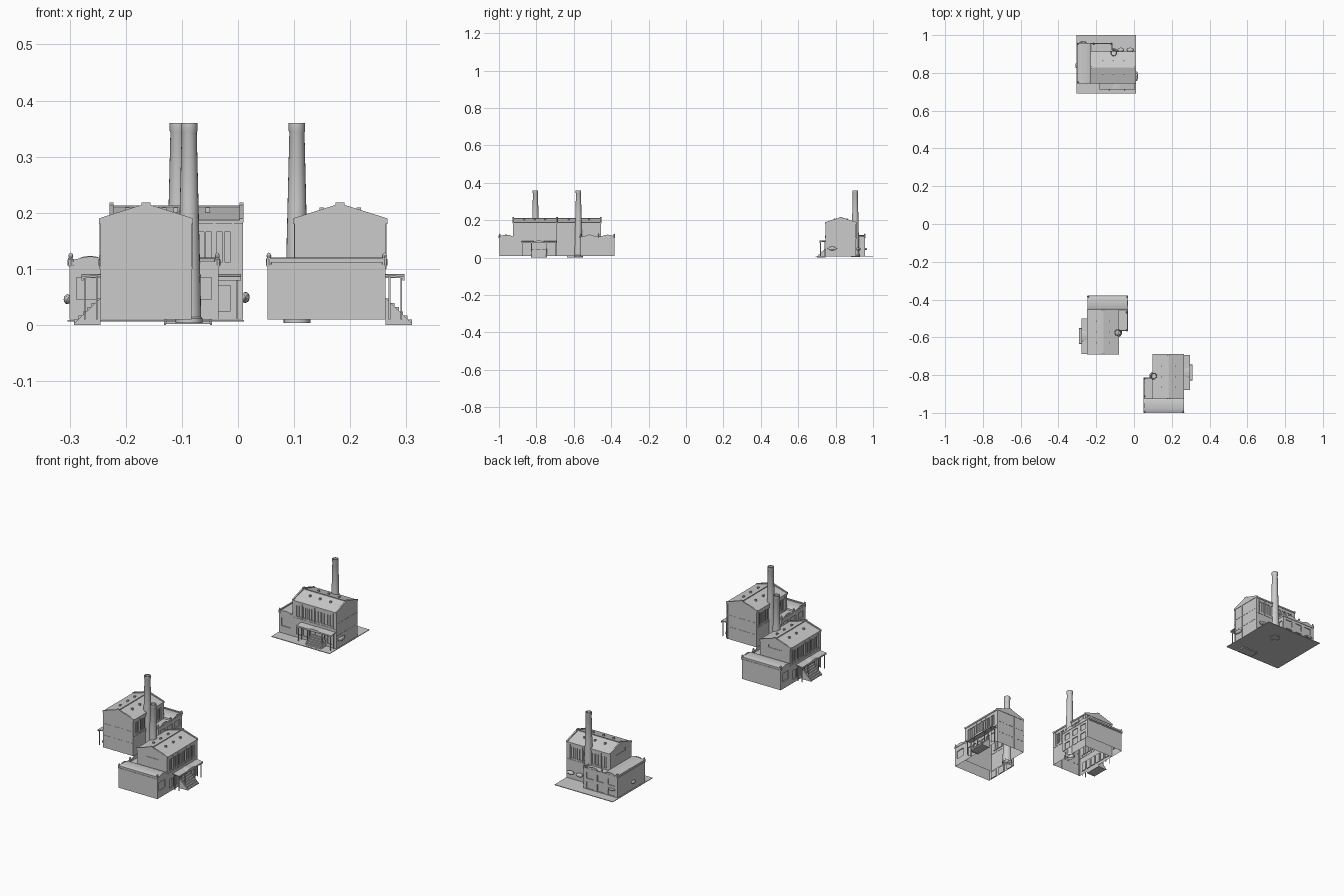
import bpy, bmesh, math
from mathutils import Matrix, Vector

if "Cube" in bpy.data.objects:
    bpy.data.objects.remove(bpy.data.objects["Cube"])

M = Matrix()      # placement of the factory being built
TAG = ""          # suffix of the factory being built


def finish(name, bm, smooth=False):
    bmesh.ops.remove_doubles(bm, verts=bm.verts, dist=1e-6)
    bmesh.ops.recalc_face_normals(bm, faces=bm.faces)
    me = bpy.data.meshes.new(name)
    bm.to_mesh(me)
    bm.free()
    ob = bpy.data.objects.new(name + TAG, me)
    bpy.context.collection.objects.link(ob)
    ob.matrix_world = M
    if smooth:
        bpy.ops.object.select_all(action='DESELECT')
        ob.select_set(True)
        bpy.context.view_layer.objects.active = ob
        bpy.ops.object.shade_smooth_by_angle(angle=math.radians(40))
    return ob


def add_box(bm, u0, u1, v0, v1, z0, z1):
    mat = Matrix.Translation(((u0 + u1) / 2, (v0 + v1) / 2, (z0 + z1) / 2))
    mat = mat @ Matrix.Diagonal((u1 - u0, v1 - v0, z1 - z0, 1))
    bmesh.ops.create_cube(bm, size=1, matrix=mat)


def boxes(name, items):
    bm = bmesh.new()
    for b in items:
        add_box(bm, *b)
    return finish(name, bm)


def prism(name, pts, axis, lo, hi):
    """Extrude a closed 2D outline along axis u (0) or v (1)."""
    bm = bmesh.new()
    ring = []
    for h in (lo, hi):
        ring.append([bm.verts.new((h, a, z) if axis == 0 else (a, h, z)) for a, z in pts])
    n = len(pts)
    bm.faces.new(ring[0])
    bm.faces.new(ring[1])
    for i in range(n):
        j = (i + 1) % n
        bm.faces.new((ring[0][i], ring[0][j], ring[1][j], ring[1][i]))
    return finish(name, bm)


def wall(name, a, b, z0, z1, wins=(), depth=0.004):
    """Sheet wall from a to b (outside on the right) with recessed windows."""
    a, b = Vector(a), Vector(b)
    L = (b - a).length
    d = (b - a) / L
    out = Vector((d.y, -d.x))
    xs = sorted({0, L} | {round(k, 5) for w in wins for k in w[:2]})
    zs = sorted({z0, z1} | {round(k, 5) for w in wins for k in w[2:]})
    bm = bmesh.new()

    def face(*p):
        co = [a + d * s + out * o for s, z, o in p]
        bm.faces.new([bm.verts.new((c.x, c.y, q[1])) for c, q in zip(co, p)])
    for s0, s1 in zip(xs, xs[1:]):
        for h0, h1 in zip(zs, zs[1:]):
            cs, ch = (s0 + s1) / 2, (h0 + h1) / 2
            if not any(w[0] < cs < w[1] and w[2] < ch < w[3] for w in wins):
                face((s0, h0, 0), (s1, h0, 0), (s1, h1, 0), (s0, h1, 0))
    for s0, s1, h0, h1 in wins:
        c = [(s0, h0), (s1, h0), (s1, h1), (s0, h1)]
        for p, q in zip(c, c[1:] + c[:1]):
            face((*p, 0), (*q, 0), (*q, -depth), (*p, -depth))
        face(*[(*p, -depth) for p in c])
    return finish(name, bm)


def lathe(name, prof, u, v, n=20):
    bm = bmesh.new()
    vs = [bm.verts.new((u + r, v, z)) for r, z in prof]
    es = [bm.edges.new(e) for e in zip(vs, vs[1:])]
    bmesh.ops.spin(bm, geom=vs + es, cent=(u, v, 0), axis=(0, 0, 1), angle=2 * math.pi, steps=n)
    return finish(name, bm, True)


def arc(c, r, rise, base, n=8):
    return [(c - r * math.cos(math.pi * i / n), base + rise * math.sin(math.pi * i / n)) for i in range(n + 1)]


W, LEN, EAVE, RIDGE, Z0 = 0.081, 0.235, 0.187, 0.214, 0.01
END, WING, STOP = -0.308, 0.129, -0.125


def factory():
    # Main hall walls with tall recessed windows
    bays = [0.017 + 0.0335 * i for i in range(6)]
    tall = [(s + k, s + k + 0.011, 0.112, 0.166) for s in bays for k in (0.004, 0.018)]
    low = [(s + 0.004, s + 0.029, 0.025, 0.07) for s in bays]
    wall("hall_front_wall", (-LEN, -W), (0, -W), Z0, EAVE, tall + low)
    wall("hall_end_wall", (0, -W), (0, W), Z0, EAVE)
    wall("hall_back_wall", (0, W), (-LEN, W), Z0, EAVE, tall)
    wall("hall_inner_wall", (-LEN, W), (-LEN, -W), Z0, EAVE, [(0.045, 0.117, 0.162, 0.176)], 0.002)
    # Pilasters, cornice and string course
    trim = []
    for i in range(7):
        u = -0.017 - 0.0335 * i
        for s in (-1, 1):
            v = s * W
            trim.append((u - 0.002, u + 0.002, v - 0.0015, v + 0.0015, 0.1, EAVE))
    for s in (-1, 1):
        v = s * W
        trim.append((-LEN - .001, 0.001, v - 0.003, v + 0.003, EAVE - 0.007, EAVE))
        trim.append((-LEN - .001, 0.001, v - 0.0015, v + 0.0015, 0.1, 0.104))
    for v in (-0.078, -0.027, 0.027, 0.078):
        trim.append((-0.001, 0.0012, v - 0.003, v + 0.003, Z0, EAVE))
    for z in (0.068, 0.125):
        trim.append((-0.001, 0.001, -W, W, z, z + 0.003))
    boxes("hall_trim", trim)
    # Gabled roof, raised gable ends and ridge caps
    prism("hall_roof", [(-W - .002, EAVE), (0, RIDGE - .003), (W + .002, EAVE),
                        (W + .002, EAVE - .002), (0, RIDGE - .006), (-W - .002, EAVE - .002)], 0, -LEN, 0)
    for name, lo in (("near", -0.005), ("far", -LEN - 0.002)):
        prism("gable_" + name, [(-W - .003, EAVE - .004), (-W - .003, EAVE + .003), (-.008, RIDGE),
                                (-.008, RIDGE + .004), (.008, RIDGE + .004), (.008, RIDGE),
                                (W + .003, EAVE + .003), (W + .003, EAVE - .004)], 0, lo, lo + 0.007)
    boxes("ridge_cap", [(-LEN, 0, -0.002, 0.002, RIDGE - .005, RIDGE - .001)])
    boxes("roof_vents", [(u - .004, u + .004, s * .033 - .004, s * .033 + .004, 0.198, 0.209)
                         for u in (-0.062, -0.119, -0.174) for s in (-1, 1)])

    # Tall round chimney on a footing
    lathe("chimney", [(0.024, 0.004), (0.024, 0.012), (0.0215, 0.014), (0.0195, 0.1), (0.0165, 0.22),
                      (0.0135, 0.343), (0.0148, 0.346), (0.0148, 0.36), (0.011, 0.36), (0.011, 0.33)],
          -0.115, 0.077)

    # Low annex at the end and side wing beside the chimney
    wall("annex_front_wall", (END, -W), (-LEN, -W), Z0, 0.112, [(0.012, 0.06, 0.045, 0.085)])
    wall("annex_end_wall", (END, WING), (END, -W), Z0, 0.112)
    wins = [(s, s + 0.036, z, z + h) for s in (0.016, 0.073, 0.13) for z, h in ((0.012, 0.035), (0.062, 0.03))]
    wall("wing_outer_wall", (STOP, WING), (END, WING), Z0, 0.108, wins)
    wall("wing_side_wall", (STOP, W), (STOP, WING), Z0, 0.108, [(0.012, 0.036, 0.045, 0.085)])
    mid = (END - LEN) / 2
    prism("annex_roof", arc(mid, (-LEN - END) / 2, 0.009, 0.111), 1, -W, WING)
    boxes("annex_trim", [
        (END - .003, END + .004, -W - .002, WING + .002, 0.111, 0.119),
        (END - .002, END + .002, -W - .001, WING + .001, 0.105, 0.108),
        (END - .001, -LEN, -W - .002, -W + .003, 0.107, 0.113),
        (END - .002, STOP + .002, WING - .003, WING + .002, 0.104, 0.113),
        (STOP - .003, STOP + .002, W, WING + .002, 0.104, 0.113),
        (-LEN, STOP, W, WING, 0.101, 0.104)])
    prism("annex_gable_front", arc(mid, 0.028, 0.011, 0.111), 1, -W - .002, -W + .002)
    for i, u in enumerate((mid, -0.175)):
        prism("wing_arch_%d" % i, arc(u, 0.026, 0.012, 0.111), 1, WING - .003, WING + .001)
    spots = [(END + .002, -W + .002), (END + .002, WING - .002), (-0.222, WING - .002), (STOP - .002, WING - .002)]
    for i, (u, v) in enumerate(spots):
        lathe("finial_%d" % i, [(0, 0.129), (0.003, 0.127), (0.0045, 0.123), (0.003, 0.119),
                                (0.0055, 0.117), (0.0055, 0.106)], u, v, 8)

    # Entrance canopy on slim posts with an arched middle
    prism("canopy", [(-W, 0.09), (-0.115, 0.086), (-0.115, 0.079), (-0.111, 0.079),
                     (-0.111, 0.083), (-W, 0.086)], 0, -0.19, -0.003)
    prism("canopy_arch", arc(-0.097, 0.03, 0.007, 0.084), 1, -0.115, -W)
    boxes("canopy_posts", [(u - .0015, u + .0015, v - .0015, v + .0015, Z0, 0.086)
                           for u in (-0.01, -0.058, -0.136, -0.183) for v in (-0.109, -0.088)])
    # Flared entrance steps
    steps = [(-W, 0.002), (-0.128, 0.002)]
    for i in range(6):
        z = 0.002 + 0.0075 * (i + 1)
        steps += [(-0.128 + 0.0078 * i, z), (-0.128 + 0.0078 * (i + 1), z)]
    prism("steps_cheek_a", [(-W, 0), (-0.128, 0), (-0.128, 0.003), (-W, 0.048)], 0, -0.0575, -0.0545)
    prism("steps_cheek_b", [(-W, 0), (-0.128, 0), (-0.128, 0.003), (-W, 0.048)], 0, -0.1395, -0.1365)
    prism("steps", steps[:-1] + [(-W, steps[-1][1])], 0, -0.1365, -0.0575)


# Three copies of the factory, each turned a different way
for TAG, x, y, deg in (("_back", 0.008, 0.828, 0), ("_left", -0.164, -0.69, -90), ("_right", 0.182, -0.69, 90)):
    M = Matrix.Translation((x, y, 0)) @ Matrix.Rotation(math.radians(deg), 4, 'Z')
    factory()

# Yard slab and small wall shrubs around the back factory
M, TAG = Matrix(), ""
boxes("yard_slab", [(-0.304, 0.011, 0.692, 1.0, 0.006, 0.009)])
for i, (x, y, z, sx, sy, sz) in enumerate((
        (0.013, 0.782, 0.049, 0.008, 0.027, 0.01), (-0.304, 0.84, 0.046, 0.007, 0.014, 0.009),
        (-0.02, 0.922, 0.046, 0.02, 0.012, 0.009), (-0.07, 0.922, 0.046, 0.018, 0.012, 0.009),
        (-0.27, 0.962, 0.046, 0.02, 0.006, 0.006))):
    bm = bmesh.new()
    bmesh.ops.create_icosphere(bm, subdivisions=2, radius=1, matrix=Matrix.Translation((x, y, z)) @ Matrix.Diagonal((sx, sy, sz, 1)))
    finish("wall_shrub_%d" % i, bm)
